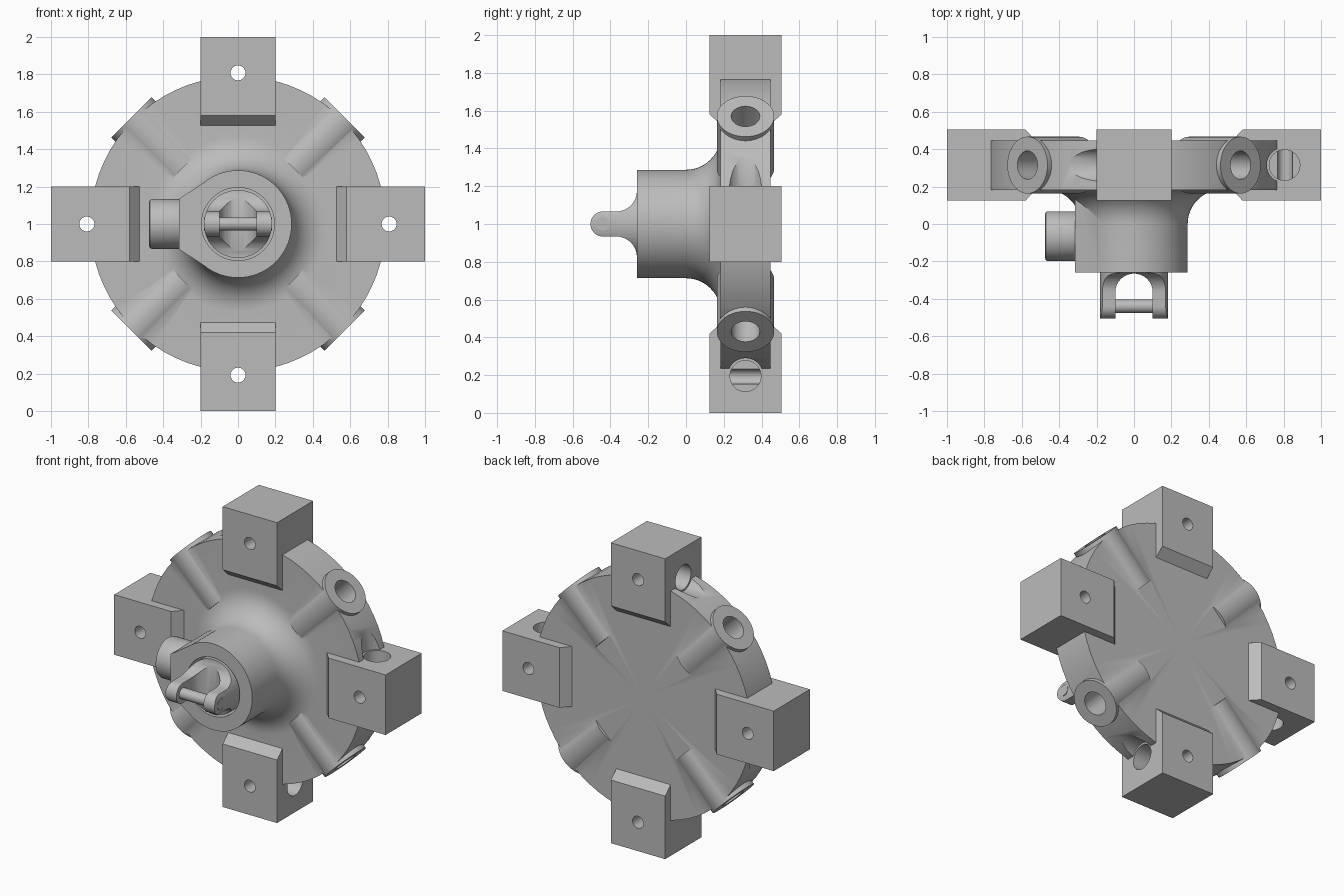
import bpy, bmesh, math
from mathutils import Matrix, Vector

if "Cube" in bpy.data.objects:
    bpy.data.objects.remove(bpy.data.objects["Cube"], do_unlink=True)

grey = bpy.data.materials.new("plain_grey")
grey.use_nodes = True
COLOUR = (0.5, 0.5, 0.5, 1)
grey.diffuse_color = COLOUR
grey.node_tree.nodes["Principled BSDF"].inputs["Base Color"].default_value = COLOUR

LIFT = Matrix.Translation((0, 0, 1))   # shapes are drawn around the disc axis
MID = 0.315                            # middle of the disc thickness


def turn(degrees):
    return Matrix.Rotation(-math.radians(degrees), 4, 'Y')


def finish(bm, name, angle=0):
    bmesh.ops.recalc_face_normals(bm, faces=bm.faces)
    bm.transform(LIFT @ turn(angle))
    mesh = bpy.data.meshes.new(name)
    bm.to_mesh(mesh)
    bm.free()
    mesh.materials.append(grey)
    obj = bpy.data.objects.new(name, mesh)
    bpy.context.collection.objects.link(obj)
    return obj


def rod(name, start, end, radius, angle=0, sides=48, bevel=0):
    start, end = Vector(start), Vector(end)
    axis = end - start
    bm = bmesh.new()
    place = Matrix.Translation((start + end) / 2) @ axis.to_track_quat('Z', 'Y').to_matrix().to_4x4()
    bmesh.ops.create_cone(bm, cap_ends=True, segments=sides, radius1=radius,
                          radius2=radius, depth=axis.length, matrix=place)
    if bevel:
        rims = [e for e in bm.edges if any(len(f.verts) > 4 for f in e.link_faces)]
        bmesh.ops.bevel(bm, geom=rims, offset=bevel, segments=2, affect='EDGES', profile=0.5)
    return finish(bm, name, angle)


def prism(name, points, push, angle=0):
    bm = bmesh.new()
    face = bm.faces.new([bm.verts.new(p) for p in points])
    out = bmesh.ops.extrude_face_region(bm, geom=[face])
    bmesh.ops.translate(bm, vec=push, verts=[v for v in out["geom"] if isinstance(v, bmesh.types.BMVert)])
    return finish(bm, name, angle)


def arc(cx, cy, r, a0, a1, steps=12):
    angles = [math.radians(a0 + (a1 - a0) * i / steps) for i in range(steps + 1)]
    return [(cx + r * math.cos(a), cy + r * math.sin(a)) for a in angles]


def combine(target, tool, operation):
    mod = target.modifiers.new("join", 'BOOLEAN')
    mod.operation, mod.object, mod.solver = operation, tool, 'EXACT'
    bpy.context.view_layer.objects.active = target
    bpy.ops.object.modifier_apply(modifier=mod.name)
    bpy.data.objects.remove(tool, do_unlink=True)


def smooth(obj):
    bpy.ops.object.select_all(action='DESELECT')
    obj.select_set(True)
    bpy.context.view_layer.objects.active = obj
    bpy.ops.object.shade_smooth_by_angle(angle=math.radians(30))


# Disc and hub, one turned profile of (radius, y) with a fillet between them
profile = [(0, -0.26), (0.287, -0.26)] + arc(0.47, 0, 0.183, 180, 90) + [(0.79, 0.183), (0.79, 0.447), (0, 0.447)]
bm = bmesh.new()
ring = [bm.verts.new((r, y, 0)) for r, y in profile]
edges = [bm.edges.new(pair) for pair in zip(ring, ring[1:])]
bmesh.ops.spin(bm, geom=ring + edges, cent=(0, 0, 0), axis=(0, 1, 0), angle=math.tau, steps=72)
bmesh.ops.remove_doubles(bm, verts=bm.verts, dist=0.0001)
body = finish(bm, "disc_and_hub")

# Flat pad on the side of the hub
pad = [(-0.315, -0.2599, 0.135), (-0.17, -0.2599, 0.23), (-0.17, -0.2599, -0.23), (-0.315, -0.2599, -0.135)]
combine(body, prism("side_pad", pad, (0, 0.4, 0)), 'UNION')

# Four chamfered lugs and four diagonal sockets
lug = [(0.52, 0.19), (0.58, 0.125), (1, 0.125), (1, 0.505), (0.58, 0.505), (0.52, 0.44)]
for k in range(4):
    a = 90 * k
    combine(body, prism("lug", [(x, y, -0.2) for x, y in lug], (0, 0, 0.4), a), 'UNION')
    combine(body, rod("socket", (0.42, MID, 0), (0.806, MID, 0), 0.152, a + 45), 'UNION')

# Socket bores, pin holes, lug bores and the scoops that clear the rim
for k in range(4):
    a = 90 * k
    combine(body, rod("socket_bore", (0.5, MID, 0), (0.9, MID, 0), 0.076, a + 45, 32), 'DIFFERENCE')
    combine(body, rod("lug_bore", (0.805, MID, 0), (0.805, MID, 0.3), 0.082, a, 32), 'DIFFERENCE')
    combine(body, rod("pin_hole", (0.808, 0, 0), (0.808, 0.6, 0), 0.04, a, 24), 'DIFFERENCE')
    combine(body, rod("scoop", (0.805, MID, 0.2001), (0.805, MID, 0.46), 0.095, a, 32), 'DIFFERENCE')

# Bore in the hub face
combine(body, rod("hub_bore", (0, -0.4, 0), (0, -0.1, 0), 0.195), 'DIFFERENCE')
smooth(body)

# Clevis: round bar trimmed to a flared side profile, then slotted
clevis = rod("clevis", (0, -0.6, 0), (0, -0.08, 0), 0.182)
half = arc(-0.44, 0, 0.066, 180, 90) + arc(-0.37, 0.176, 0.11, -90, 0) + [(-0.26, 0.3), (0, 0.3)]
outline = half + [(y, -z) for y, z in reversed(half[1:])]
combine(clevis, prism("ear_profile", [(-0.3, y, z) for y, z in outline], (0.6, 0, 0)), 'INTERSECT')
slot = [(0.1, -0.7)] + arc(0, -0.365, 0.1, 0, 180, 16) + [(-0.1, -0.7)]
combine(clevis, prism("slot", [(x, y, -0.4) for x, y in slot], (0, 0, 0.8)), 'DIFFERENCE')
smooth(clevis)

# Cross pin and side cap
smooth(rod("clevis_pin", (-0.183, -0.44, 0), (0.183, -0.44, 0), 0.036, sides=24))
smooth(rod("side_cap", (-0.475, -0.065, 0), (-0.25, -0.065, 0), 0.133, bevel=0.014))
